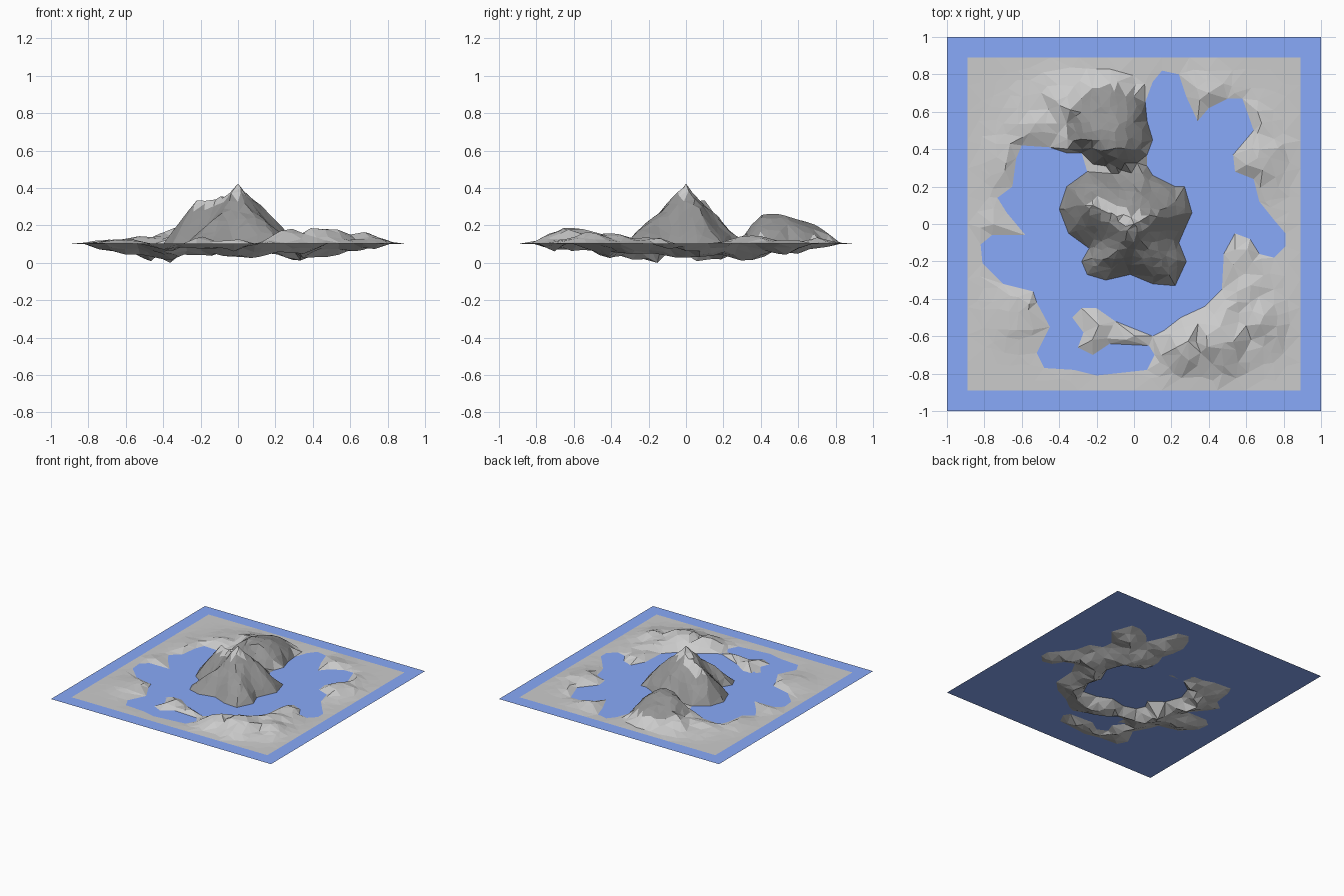
import bpy, math, random
from mathutils import Vector, noise
from mathutils.geometry import delaunay_2d_cdt

if "Cube" in bpy.data.objects:
    bpy.data.objects.remove(bpy.data.objects["Cube"])

random.seed(4)
SEA, HALF = 0.1, 0.89

# Shorelines: outer coast (clockwise), foot of the central peak, small island
COAST = [(.07, .37), (.1, .45), (.07, .55), (.06, .65), (.1, .76), (.15, .82), (.24, .80),
         (.28, .68), (.34, .55), (.40, .62), (.50, .67), (.58, .67), (.64, .50), (.53, .37),
         (.54, .28), (.64, .24), (.67, .12), (.75, .02), (.81, -.05), (.81, -.12), (.75, -.18),
         (.67, -.16), (.62, -.08), (.54, -.05), (.48, -.16), (.47, -.35), (.38, -.44),
         (.25, -.50), (.16, -.57), (.10, -.60), (.11, -.70), (.07, -.78), (-.02, -.79),
         (-.2, -.81), (-.32, -.78), (-.48, -.77), (-.52, -.69), (-.45, -.55), (-.52, -.42),
         (-.54, -.36), (-.70, -.32), (-.81, -.21), (-.82, -.11), (-.76, -.06), (-.58, -.06),
         (-.68, .06), (-.73, .14), (-.65, .2), (-.63, .35), (-.60, .42), (-.45, .41),
         (-.36, .38), (-.28, .38), (-.22, .32), (-.15, .31)]
PEAK = [(-.12, .27), (-.25, .28), (-.36, .2), (-.40, .08), (-.35, -.05), (-.24, -.13),
        (-.28, -.2), (-.25, -.27), (-.15, -.3), (-.02, -.27), (.1, -.32), (.22, -.33),
        (.28, -.2), (.24, -.1), (.27, -.03), (.31, .06), (.27, .2), (.22, .2), (.1, .26), (.07, .31)]
ISLE = [(-.28, -.45), (-.2, -.45), (-.1, -.52), (.1, -.6), (.08, -.65), (-.13, -.64),
        (-.22, -.7), (-.30, -.66), (-.27, -.58), (-.33, -.5)]
LAKE = COAST + PEAK
# Coastal hills: x, y, height, radius
HILLS = [(.45, -.6, .1, .15), (.28, -.65, .08, .12), (.57, -.4, .06, .14), (.55, -.18, .045, .1),
         (.66, -.52, .055, .14), (.68, .35, .045, .13), (.4, .7, .035, .1), (.62, .5, .035, .12),
         (-.62, -.47, .03, .14), (-.72, -.02, .025, .1), (-.52, .52, .035, .15),
         (-.34, .62, .07, .15), (-.68, .35, .025, .12), (-.24, -.54, .05, .1), (0, -.6, .03, .1)]


def inside(p, poly):
    hit = False
    for (x1, y1), (x2, y2) in zip(poly, poly[1:] + poly[:1]):
        if (y1 > p[1]) != (y2 > p[1]) and p[0] < x1 + (p[1] - y1) * (x2 - x1) / (y2 - y1):
            hit = not hit
    return hit


def seg(p, a, b):
    """Distance to a segment and the position along it."""
    dx, dy = b[0] - a[0], b[1] - a[1]
    t = max(0, min(1, ((p[0] - a[0]) * dx + (p[1] - a[1]) * dy) / (dx * dx + dy * dy)))
    return math.hypot(p[0] - a[0] - t * dx, p[1] - a[1] - t * dy), t


def dist(p, line, closed=True):
    ends = line[1:] + line[:1] if closed else line[1:]
    return min(seg(p, a, b)[0] for a, b in zip(line, ends))


def ridge(p):
    """Share of the way from the foot to the summit ridge, and the ridge height."""
    r, s = seg(p, (0, 0), (-.22, .1))
    d = dist(p, PEAK)
    return d / (d + r), .32 - .09 * s - .03 * math.sin(math.pi * s)


def in_lake(p):
    return inside(p, LAKE) and not inside(p, ISLE)


def height(p):
    n = noise.noise(Vector((p[0] * 9, p[1] * 9, 2)))
    if in_lake(p):
        d = min(.4 * dist(p, COAST, False), 1.1 * dist(p, PEAK, False), .6 * dist(p, ISLE))
        return max(-SEA, -d * (1 + .5 * n))
    if inside(p, PEAK):
        t, top = ridge(p)
        return top * t ** .9 + .07 * n * t * (1 - t) * 2 + .004
    d = min(dist(p, LAKE), dist(p, ISLE))
    h = max(k * math.exp(-((p[0] - x) ** 2 + (p[1] - y) ** 2) / r ** 2) for x, y, k, r in HILLS)
    h *= 1 + .6 * n
    # Rounded second mountain, steep on the south side
    dx, dy = (p[0] + .14) / .25, (p[1] - .45) / (.17 if p[1] < .45 else .38)
    dome = .16 * (1 - dx * dx - dy * dy) * (1 + .15 * n)
    edge = max(0, min(1, (.88 - max(abs(p[0]), abs(p[1]))) / .1))
    return .002 + max(0, min(h * edge, .7 * d), min(dome, 1.8 * d))


def material(name, rgb):
    m = bpy.data.materials.new(name)
    m.diffuse_color = (*rgb, 1)
    m.use_nodes = True
    m.node_tree.nodes["Principled BSDF"].inputs["Base Color"].default_value = m.diffuse_color
    return m


def add_mesh(name, verts, faces, mats):
    me = bpy.data.meshes.new(name)
    me.from_pydata(verts, [], faces)
    ob = bpy.data.objects.new(name, me)
    bpy.context.collection.objects.link(ob)
    for m in mats:
        me.materials.append(m)
    return ob


# Plan points: shorelines, square border, then scattered interior points
pts = LAKE + ISLE
n1, n2 = len(LAKE), len(ISLE)
edges = [(i, (i + 1) % n1) for i in range(n1)] + [(n1 + i, n1 + (i + 1) % n2) for i in range(n2)]
shore = n1 + n2
for i in range(12):
    a = -HALF + 2 * HALF * i / 12
    pts += [(a, -HALF), (HALF, a), (-a, HALF), (-HALF, -a)]


def scatter(step, keep):
    n = int(HALF / step)
    for i in range(-n, n + 1):
        for j in range(-n, n + 1):
            p = ((i + random.uniform(-.35, .35)) * step, (j + random.uniform(-.35, .35)) * step)
            if max(map(abs, p)) < .86 and keep(p) and min(dist(p, LAKE), dist(p, ISLE)) > .02:
                pts.append(p)


def rocky(p):
    return inside(p, PEAK) or math.hypot(p[0] + .13, p[1] - .52) < .22


scatter(.045, rocky)
scatter(.068, lambda p: not rocky(p))
pts += [(0, 0), (-.12, .06), (-.22, .1)]

# Terrain sheet: one faceted surface with rock and pale faces
co, _, faces, *_ = delaunay_2d_cdt([Vector(p) for p in pts], edges, [], 0, 1e-5)
coast_line = {(round(x, 3), round(y, 3)) for x, y in pts[:shore]}
verts = [(x, y, SEA + (0 if (round(x, 3), round(y, 3)) in coast_line else height((x, y))))
         for x, y in co]
pale = material("pale_ground", (.8, .8, .8))
rock = material("dark_rock", (.3, .3, .3))
terrain = add_mesh("terrain", verts, faces, [pale, rock])
for f in terrain.data.polygons:
    p = f.center[:2]
    if in_lake(p):
        continue
    neck = abs(p[0] + .03) < .12 and .25 < p[1] < .4
    snow = inside(p, PEAK) and ridge(p)[0] > .78 and p[1] < .13
    if (rocky(p) or neck) and not snow:
        f.material_index = 1

# Water sheet
add_mesh("water", [(-1, -1, SEA), (1, -1, SEA), (1, 1, SEA), (-1, 1, SEA)], [(0, 1, 2, 3)],
         [material("water_blue", (.25, .4, .95))])
